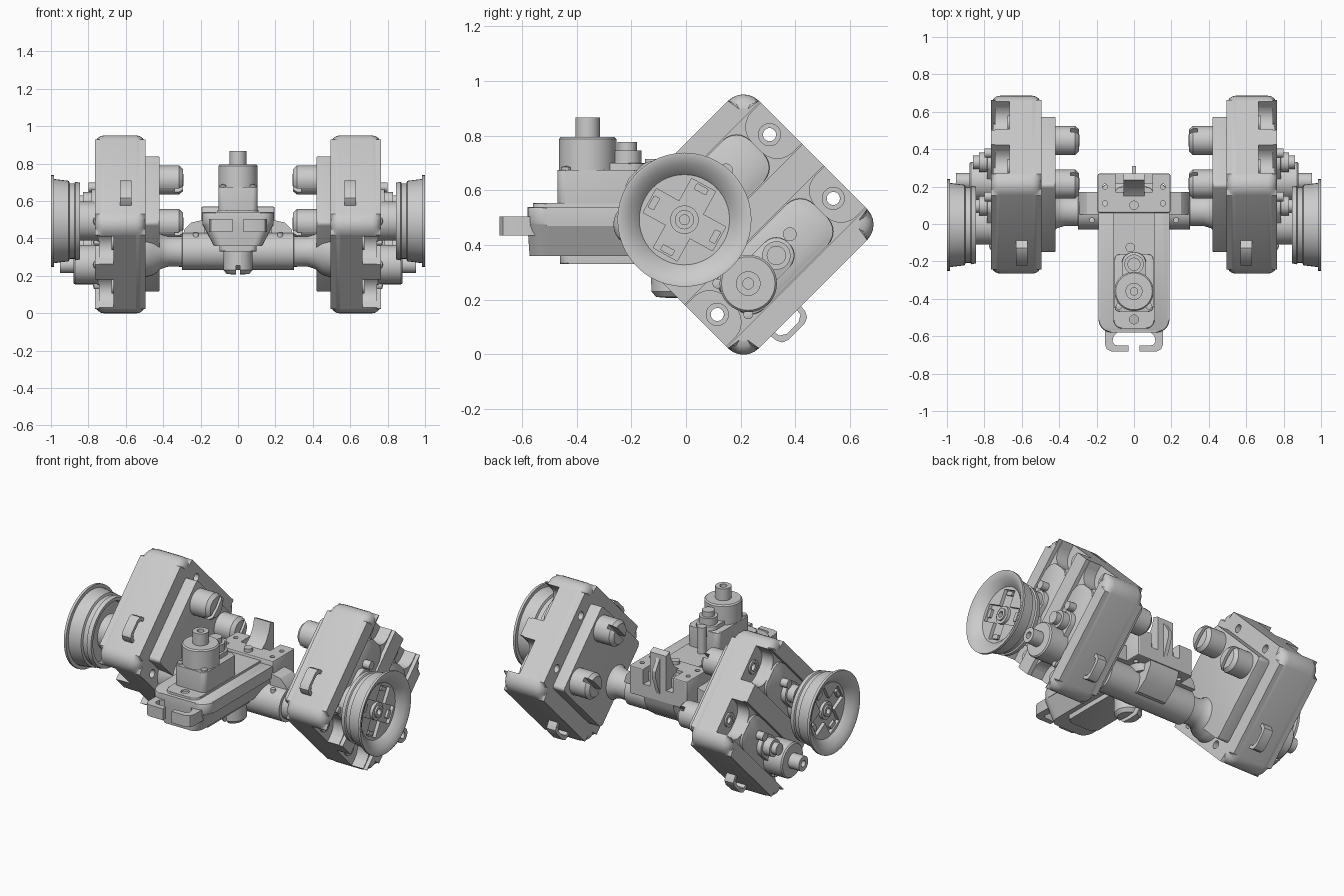
import bpy, bmesh
from math import pi, sin, cos
from mathutils import Matrix

if "Cube" in bpy.data.objects:
    bpy.data.objects.remove(bpy.data.objects["Cube"])

S = 0.5 ** 0.5
# local (across, along, height) frames: tilted side pod, front arm, cross tube, profiles
POD = Matrix(((0, 0, 1, 0), (S, S, 0, .21), (-S, S, 0, .475), (0, 0, 0, 1)))
ARM = Matrix.Translation((0, -.22, -.085))
TUBE = Matrix(((0, 0, 1, 0), (1, 0, 0, .07), (0, 1, 0, .33), (0, 0, 0, 1)))
SIDE = Matrix(((0, 0, 1, 0), (1, 0, 0, 0), (0, 1, 0, 0), (0, 0, 0, 1)))
FRONT = Matrix(((1, 0, 0, 0), (0, 0, -1, 0), (0, 1, 0, 0), (0, 0, 0, 1)))
WORLD = Matrix.Identity(4)


def smooth(ob):
    bpy.context.view_layer.objects.active = ob
    bpy.ops.object.select_all(action='DESELECT')
    ob.select_set(True)
    bpy.ops.object.shade_smooth_by_angle(angle=0.5)


def finish(name, bm, M, mirror):
    bmesh.ops.transform(bm, matrix=M, verts=bm.verts)
    bmesh.ops.recalc_face_normals(bm, faces=bm.faces)
    me = bpy.data.meshes.new(name)
    bm.to_mesh(me)
    bm.free()
    ob = bpy.data.objects.new(name, me)
    bpy.context.collection.objects.link(ob)
    smooth(ob)
    if mirror:
        ob.modifiers.new("mirror", 'MIRROR')
    return ob


def rr(x0, x1, y0, y1, r, n=6):
    pts = []
    for i, (cx, cy) in enumerate(((x1 - r, y1 - r), (x0 + r, y1 - r), (x0 + r, y0 + r), (x1 - r, y0 + r))):
        for k in range(n + 1):
            t = pi / 2 * (i + k / n)
            pts.append((cx + r * cos(t), cy + r * sin(t)))
    return pts


def prism(name, pts, z0, z1, M=WORLD, mirror=True, bevel=0, seg=2, bottom=(1, 1)):
    bm = bmesh.new()
    n = len(pts)
    cy = sum(p[1] for p in pts) / n
    lo = [bm.verts.new((x * bottom[0], cy + (y - cy) * bottom[1], z0)) for x, y in pts]
    hi = [bm.verts.new((x, y, z1)) for x, y in pts]
    bm.faces.new(lo)
    bm.faces.new(hi)
    for i in range(n):
        j = (i + 1) % n
        bm.faces.new((lo[i], lo[j], hi[j], hi[i]))
    if bevel:
        rim = [e for e in bm.edges if abs(e.verts[0].co.z - e.verts[1].co.z) < 1e-5]
        bmesh.ops.bevel(bm, geom=rim, offset=bevel, segments=seg, profile=.5, affect='EDGES')
    return finish(name, bm, M, mirror)


def lathe(name, prof, x=0, y=0, M=WORLD, mirror=True, n=32):
    bm = bmesh.new()
    vs = [bm.verts.new((x + r, y, h)) for r, h in prof]
    es = [bm.edges.new(p) for p in zip(vs, vs[1:])]
    bmesh.ops.spin(bm, geom=vs + es, cent=(x, y, 0), axis=(0, 0, 1), angle=2 * pi, steps=n)
    bmesh.ops.remove_doubles(bm, verts=bm.verts, dist=1e-5)
    return finish(name, bm, M, mirror)


def cyl(name, x, y, r, h0, h1, M=WORLD, mirror=True, n=24):
    return lathe(name, [(0, h0), (r, h0), (r, h1), (0, h1)], x, y, M, mirror, n)


def cut(ob, cutters):
    """Subtract and delete the cutters, then restore sharp edges and any mirror."""
    mirrored = len(ob.modifiers) > 0
    ob.modifiers.clear()
    for c in cutters:
        m = ob.modifiers.new("cut", 'BOOLEAN')
        m.operation, m.solver, m.object = 'DIFFERENCE', 'EXACT', c
        with bpy.context.temp_override(object=ob, active_object=ob):
            bpy.ops.object.modifier_apply(modifier=m.name)
        bpy.data.objects.remove(c)
    ob.data.update()
    smooth(ob)
    for f in ob.data.polygons:  # large flat cut faces stay flat
        f.use_smooth = f.use_smooth and len(f.vertices) <= 4
    if mirrored:
        ob.modifiers.new("mirror", 'MIRROR')


def gearbox(tag, b, M, mirror, output=True):
    """Output hub, idler post, bosses, screws and motor shared by all three drives."""
    if output:
        lathe(tag + "_output_hub", [(0, .75), (.105, .75), (.105, .872), (.098, .88), (.045, .88),
                                    (.045, .952), (.02, .952), (.02, .91), (0, .91)], b, -.14, M, mirror)
    lathe(tag + "_idler_post", [(0, .73), (.052, .73), (.052, .83), (.035, .83), (.035, .862), (0, .862)],
          b, .005, M, mirror)
    prism(tag + "_gear_cover", rr(b - .065, b + .065, -.2, .07, .06), .72, .785, M, mirror, .008)
    cyl(tag + "_boss", b - .02, .095, .025, .64, .80, M, mirror)
    for s in (-1, 1):
        lathe(tag + "_screw", [(0, .7), (.018, .7), (.018, .77), (0, .775)], b + s * .08, -.22, M, mirror, 12)
    motor = lathe(tag + "_motor", [(0, .44), (.078, .44), (.078, .315), (.06, .295), (0, .29)], b, .17, M, mirror)
    cut(motor, [prism("slot", rr(b - .012, b + .012, .05, .3, .005, 1), .25, .34, M, False)])


# Side pods: tilted rounded case with two recessed bays and scooped lug ends
case = prism("pod_case", rr(-.36, .36, -.36, .36, .08), .495, .765, POD, True, .05, 4)
cutters = []
for b in (-.165, .165):
    cutters.append(prism("bay", rr(b - .11, b + .11, -.5, .5, .01, 1), .742, .9, POD, False))
    for s in (-1, 1):
        y0, y1 = sorted((s * .235, s * .5))
        cutters.append(prism("scoop", rr(b - .105, b + .105, y0, y1, .08), .665, .9, POD, False))
        cutters.append(cyl("hole", b, s * .3, .024, .4, .9, POD, False))
cut(case, cutters)

for i, b in enumerate((-.165, .165)):
    tag = ("upper_drive", "lower_drive")[i]
    prism(tag + "_cover", rr(b - .106, b + .106, -.235, .235, .07), .70, .755, POD, True, .006)
    gearbox(tag, b, POD, True, output=i == 1)
    for s in (-1, 1):
        lathe(tag + "_lug", [(.024, .66), (.042, .66), (.042, .675), (.024, .675)], b, s * .3, POD)
prism("pod_motor_plate", rr(-.265, .265, -.255, .26, .02), .42, .51, POD, True, .006)

# Cable hoops on both pod flanks
hoop = [(.34, -.22), (.385, -.215), (.405, -.205), (.415, -.18), (.415, -.1), (.405, -.075), (.385, -.065),
        (.34, -.06), (.34, -.08), (.38, -.085), (.395, -.11), (.395, -.17), (.38, -.195), (.34, -.2)]
for s in (-1, 1):
    prism("pod_hoop", [(s * x, y) for x, y in hoop], .57, .63, POD)

# Wheels: dished flanged drum with a cross recess
wheel = lathe("wheel", [(0, .89), (.175, .89), (.185, .845), (.205, .845), (.21, .87), (.202, .875), (.202, .9),
                        (.215, .905), (.225, .983), (.245, .985), (.245, 1), (.235, 1), (.205, .985),
                        (.168, .955), (.165, .95), (0, .95)], -.165, -.14, POD, True, 48)
spot = POD @ Matrix.Translation((-.165, -.14, 0)) @ Matrix.Rotation(.28, 4, 'Z')
w, L = .05, .145
cross = [(w, w), (w, L), (-w, L), (-w, w), (-L, w), (-L, -w), (-w, -w), (-w, -L), (w, -L), (w, -w), (L, -w), (L, w)]
cut(wheel, [prism("cross", cross, .93, 1.1, spot, False)])
for k in range(4):
    prism("wheel_tab", rr(.115, .14, -.025, .025, .004, 1), .9, .945,
          spot @ Matrix.Rotation(k * pi / 2, 4, 'Z'))
lathe("wheel_hub", [(0, .75), (.105, .75), (.105, .872), (.06, .88), (.052, .9), (.052, .948), (.035, .948),
                    (.035, .958), (.018, .958), (.018, .92), (0, .92)], -.165, -.14, POD)

# Cross tube with flared necks to the pods
lathe("cross_tube", [(.1, 0), (.1, .298), (.082, .3), (.08, .37), (.092, .41), (.125, .45), (.14, .5), (0, .5)],
      0, 0, TUBE)
for y in (.02, .12):
    lathe("tube_screw", [(0, .3), (.015, .3), (.015, .43), (0, .435)], .225, y, WORLD, True, 12)
prism("tube_gusset", [(.18, .4), (.3, .4), (.285, .45), (.25, .485), (.18, .5)], -.17, -.05, FRONT)

# Front arm: tray, raised gear block and rear bracket
prism("arm_tray", rr(-.19, .19, -.58, .22, .07), .36, .475, WORLD, False, 0, 2, (.68, .98))
prism("arm_rim", rr(-.19, .19, -.58, .22, .07), .47, .54, WORLD, False, .012)
deck = prism("arm_deck", rr(-.11, .11, -.56, .2, .05), .5, .553, WORLD, False, .006)
cut(deck, [cyl("hole", 0, -.51, .024, .4, .7, WORLD, False)])
prism("arm_gear_block", rr(-.105, .105, -.47, -.16, .03), .54, .675, WORLD, False, .008)
prism("arm_keel", rr(-.1, .1, -.46, .0, .03), .33, .4, WORLD, False, .01)
gearbox("arm_drive", 0, ARM, False)
cyl("arm_rear_boss", 0, .1, .025, .54, .59, WORLD, False)

bracket = prism("rear_bracket", rr(-.195, .195, .06, .27, .01, 2), .4, .57, WORLD, False, .006)
cut(bracket, [prism("slot", rr(-.1, .1, .17, .4, .004, 1), .48, .7, WORLD, False)]
    + [cyl("hole", s * .155, y, .014, .3, .7, WORLD, False, 12) for s in (-1, 1) for y in (.11, .2)])
prism("rear_fin", [(.15, .45), (.27, .45), (.27, .69), (.235, .705), (.22, .65), (.19, .6), (.15, .57)],
      -.055, .055, SIDE, False)
prism("rear_rib", [(.2, .42), (.27, .45), (.31, .56), (.31, .6), (.26, .68), (.2, .56)], -.012, .012, SIDE, False)
prism("rear_web", [(.08, .42), (.27, .45), (.26, .37), (.22, .3), (.15, .25), (.08, .25)], -.1, .1, SIDE, False)

# Curved hooks at the arm tip
prism("tip_hook", [(.155, -.55), (.155, -.645), (.145, -.67), (.12, -.682), (.03, -.682), (.03, -.65),
                   (.1, -.648), (.115, -.63), (.11, -.6), (.08, -.57), (.08, -.55)], .435, .505)
